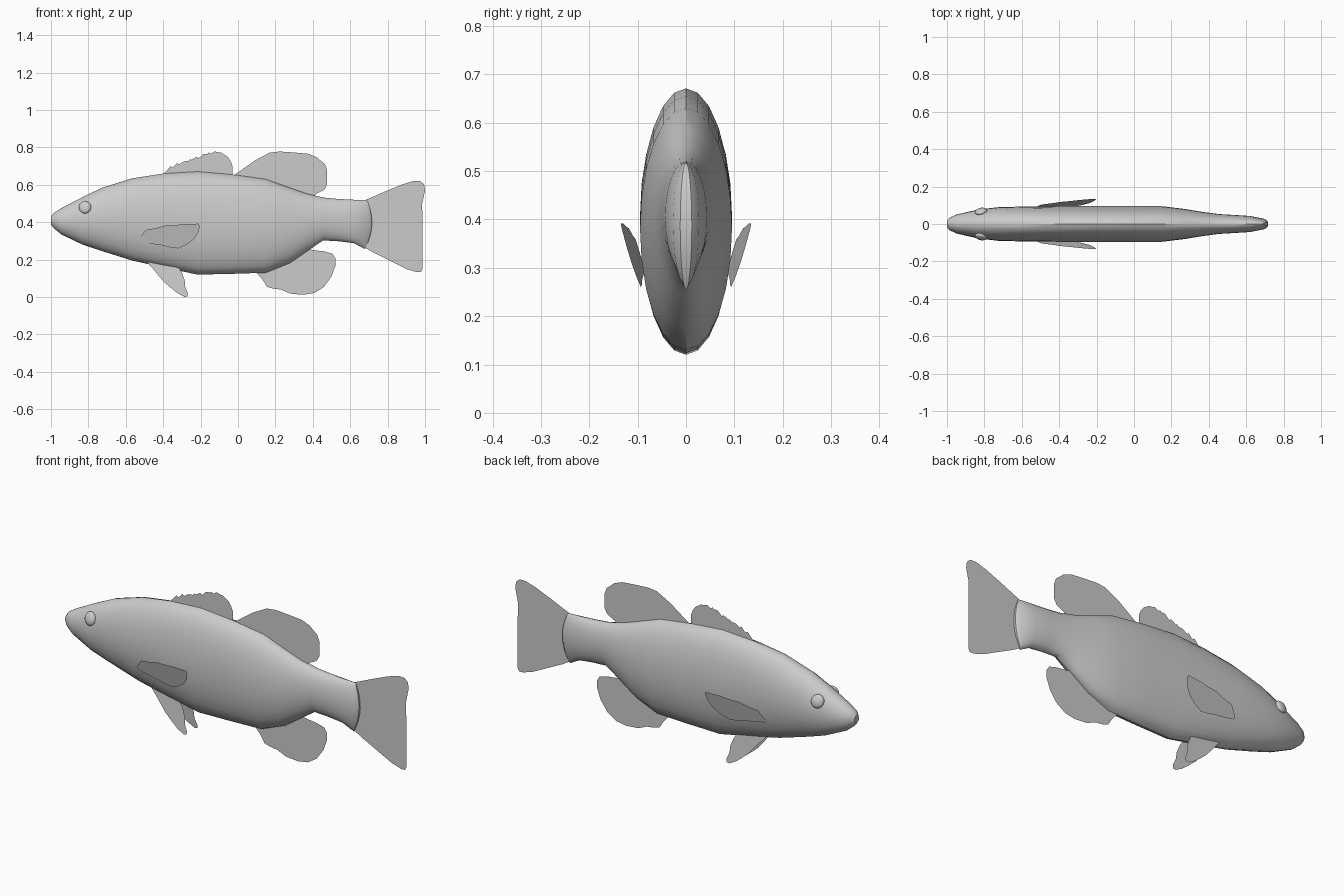
import bpy, bmesh, math


def make_object(name, bm, smooth=False, mirror=False):
    mesh = bpy.data.meshes.new(name)
    bm.to_mesh(mesh)
    bm.free()
    obj = bpy.data.objects.new(name, mesh)
    bpy.context.collection.objects.link(obj)
    if mirror:
        mod = obj.modifiers.new("mirror", 'MIRROR')
        mod.use_axis = (False, True, False)
        mod.use_mirror_merge = False
    if smooth:
        bpy.ops.object.select_all(action='DESELECT')
        obj.select_set(True)
        bpy.context.view_layer.objects.active = obj
        bpy.ops.object.shade_smooth_by_angle(angle=math.radians(35))
    return obj


def fin(name, outline, y_at=lambda x, z: 0.0, mirror=False):
    """Thin flat fin from an (x, z) outline."""
    bm = bmesh.new()
    face = bm.faces.new([bm.verts.new((x, y_at(x, z), z)) for x, z in outline])
    bmesh.ops.triangulate(bm, faces=[face])
    return make_object(name, bm, mirror=mirror)


# Body: elliptical rings (x, top z, bottom z, half width)
SIDES = 24
rings = [
    (-1.00, .430, .388, .018), (-.985, .450, .368, .034), (-.945, .475, .335, .052),
    (-.83, .535, .280, .078), (-.725, .585, .245, .090), (-.565, .635, .195, .094),
    (-.40, .660, .158, .095), (-.215, .671, .120, .095), (-.03, .655, .124, .095),
    (.15, .630, .130, .095), (.275, .585, .180, .080), (.37, .552, .245, .064),
    (.455, .532, .303, .053), (.54, .524, .298, .048), (.62, .520, .288, .043),
]


def add_ring(bm, x, top, bottom, half, bulge=0.0, slant=0.0):
    c, h = (top + bottom) / 2, (top - bottom) / 2
    out = []
    for i in range(SIDES):
        a = 2 * math.pi * i / SIDES
        s = math.cos(a)
        out.append(bm.verts.new((x + bulge * (1 - s * s) + slant * s, half * math.sin(a), c + h * s)))
    return out


bm = bmesh.new()
loops = [add_ring(bm, *r) for r in rings]
loops.append(add_ring(bm, .672, .519, .262, .027, .028, .004))  # rounded tail root
loops.append(add_ring(bm, .684, .517, .256, .012, .032, .006))
for a, b in zip(loops, loops[1:]):
    for i in range(SIDES):
        j = (i + 1) % SIDES
        bm.faces.new((a[i], a[j], b[j], b[i]))
bm.faces.new(loops[0])
# tail root cap as strips from side to side
end = loops[-1]
half = SIDES // 2
bm.faces.new((end[0], end[1], end[-1]))
for i in range(1, half - 1):
    bm.faces.new((end[i], end[i + 1], end[-i - 1], end[-i]))
bm.faces.new((end[half - 1], end[half], end[half + 1]))
bmesh.ops.recalc_face_normals(bm, faces=bm.faces)
make_object("body", bm, smooth=True)

# Eyes: flattened spheres, mirrored
bm = bmesh.new()
bmesh.ops.create_uvsphere(bm, u_segments=20, v_segments=12, radius=.033)
for v in bm.verts:
    x, y, z = v.co
    v.co = (x - .818, y * .55 + .067 + x * .14 - z * .25, z + .48)
make_object("eyes", bm, smooth=True, mirror=True)

# Front dorsal fin: saw-toothed spiny edge
crest = [(-.36, .700), (-.325, .717), (-.29, .725), (-.255, .738), (-.22, .750), (-.185, .766),
         (-.155, .774), (-.125, .779), (-.09, .773), (-.065, .757), (-.04, .728)]
spiny = [(-.41, .645)]
for (x, z), (x2, z2) in zip(crest, crest[1:]):
    spiny += [(x, z), (x + .010, z - .008), (x + (x2 - x) * .7, (z + z2) / 2 - .004)]
spiny += [(-.04, .728), (-.029, .70), (-.029, .64), (-.215, .655)]
fin("front_dorsal_fin", spiny)

# Rear dorsal fin
fin("rear_dorsal_fin", [
    (-.03, .645), (.02, .68), (.09, .73), (.17, .772), (.22, .778), (.30, .773), (.375, .766),
    (.42, .748), (.465, .71), (.476, .68), (.476, .60), (.46, .572), (.42, .552), (.395, .53), (.15, .61)])

# Anal fin
fin("anal_fin", [
    (.09, .14), (.13, .095), (.155, .055), (.19, .045), (.23, .04), (.28, .018), (.35, .012),
    (.41, .022), (.46, .055), (.50, .11), (.522, .17), (.522, .205), (.505, .232), (.46, .244),
    (.41, .25), (.36, .26), (.27, .19), (.15, .145)])

# Tail fin
fin("tail_fin", [
    (.66, .51), (.72, .535), (.80, .57), (.88, .603), (.94, .621), (.975, .62), (.995, .602),
    (1.0, .57), (.985, .50), (.962, .44), (.945, .395), (.943, .365), (.955, .33), (.972, .27),
    (.984, .20), (.986, .15), (.978, .133), (.955, .133), (.90, .15), (.80, .20), (.72, .24),
    (.67, .27)])

# Pectoral fins, flaring outwards
fin("pectoral_fins", [
    (-.53, .305), (-.515, .33), (-.495, .358), (-.44, .368), (-.39, .382), (-.34, .384),
    (-.285, .391), (-.21, .392), (-.204, .38), (-.212, .345), (-.235, .31), (-.27, .283),
    (-.32, .26), (-.36, .265), (-.41, .277), (-.47, .285), (-.52, .296)],
    lambda x, z: .135 + .25 * (z - .39) + .08 * (x + .205), mirror=True)

# Pelvic fins
fin("pelvic_fins", [
    (-.49, .19), (-.45, .145), (-.40, .085), (-.36, .05), (-.325, .022), (-.285, 0), (-.27, .004),
    (-.268, .02), (-.283, .055), (-.285, .09), (-.30, .13), (-.315, .155), (-.40, .18)],
    lambda x, z: .046 - .1 * z, mirror=True)
